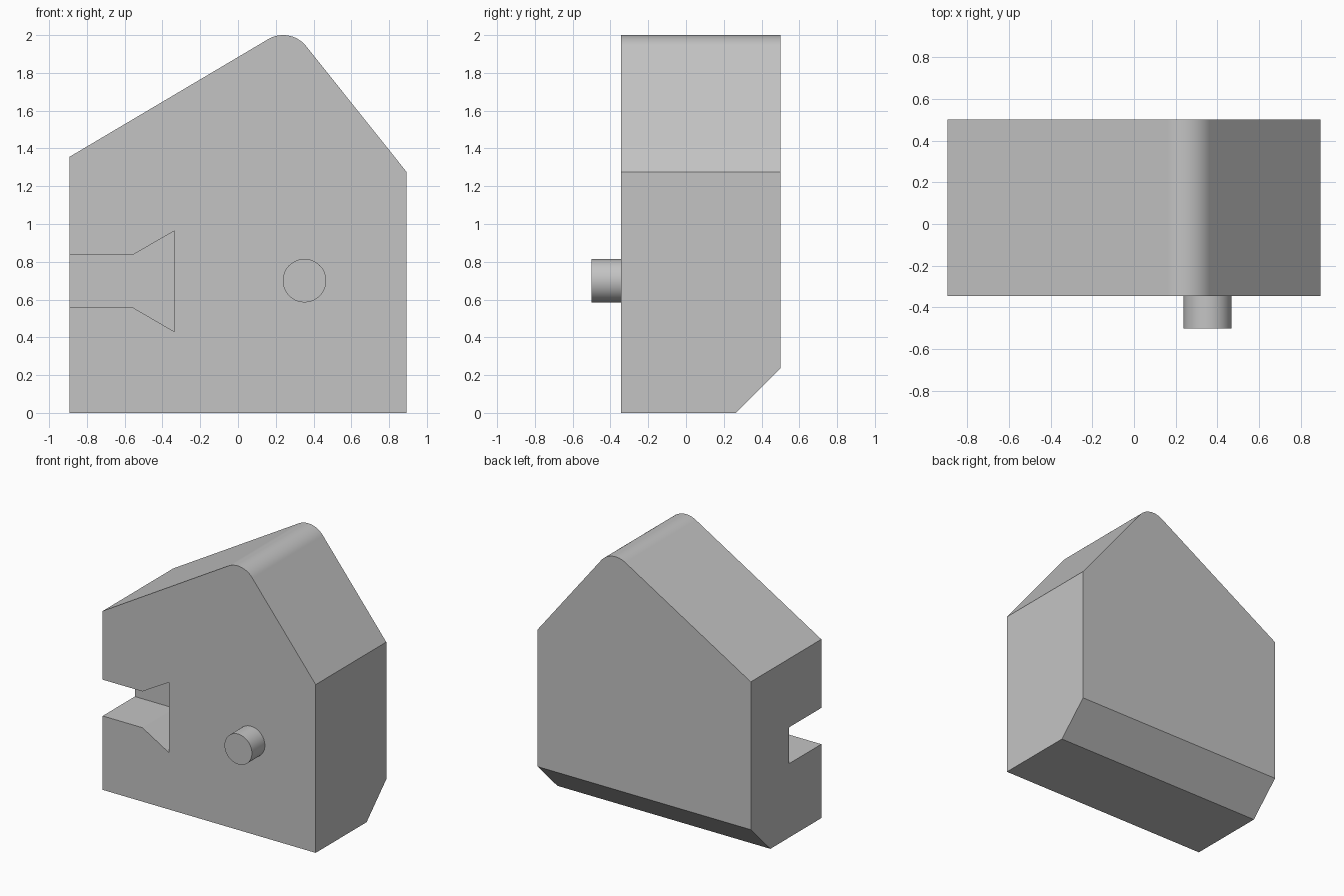
import bpy, bmesh, math
from mathutils import Vector

cube = bpy.data.objects.get("Cube")
if cube:
    bpy.data.objects.remove(cube, do_unlink=True)

HALF_W, FRONT, BACK = 0.893, -0.345, 0.5

grey = bpy.data.materials.new("plain grey")
grey.use_nodes = True
colour = (0.55, 0.55, 0.55, 1)
grey.diffuse_color = colour
grey.node_tree.nodes["Principled BSDF"].inputs["Base Color"].default_value = colour


def prism(name, profile, y0, y1, chamfer=None):
    """Extrude an x-z profile from y0 to y1, optionally trimmed by a plane."""
    bm = bmesh.new()
    face = bm.faces.new([bm.verts.new((x, y0, z)) for x, z in profile])
    moved = bmesh.ops.extrude_face_region(bm, geom=[face])["geom"]
    verts = [v for v in moved if isinstance(v, bmesh.types.BMVert)]
    bmesh.ops.translate(bm, verts=verts, vec=(0, y1 - y0, 0))
    if chamfer:
        point, normal = chamfer
        cut = bmesh.ops.bisect_plane(bm, geom=bm.verts[:] + bm.edges[:] + bm.faces[:],
                                     plane_co=point, plane_no=normal, clear_outer=True)
        edges = [e for e in cut["geom_cut"] if isinstance(e, bmesh.types.BMEdge)]
        bmesh.ops.contextual_create(bm, geom=edges)
    bmesh.ops.recalc_face_normals(bm, faces=bm.faces[:])
    mesh = bpy.data.meshes.new(name)
    bm.to_mesh(mesh)
    bm.free()
    mesh.materials.append(grey)
    obj = bpy.data.objects.new(name, mesh)
    bpy.context.collection.objects.link(obj)
    return obj


def activate(obj):
    bpy.ops.object.select_all(action="DESELECT")
    obj.select_set(True)
    bpy.context.view_layer.objects.active = obj


# Body: five-sided outline with a rounded peak and a chamfered lower back edge
radius, peak_x = 0.156, 0.239
start, end, steps = math.radians(38.4), math.radians(120.6), 20
arc = []
for i in range(steps + 1):
    a = start + (end - start) * i / steps
    arc.append((peak_x + radius * math.cos(a), 2 - radius + radius * math.sin(a)))
outline = [(-HALF_W, 0), (HALF_W, 0), (HALF_W, 1.275), *arc, (-HALF_W, 1.355)]
body = prism("body", outline, FRONT, BACK,
             chamfer=(Vector((0, BACK, 0.235)), Vector((0, 1, -1))))

# Flared slot, open at the front and at one side
slot = [(-1, 0.56), (-0.56, 0.56), (-0.337, 0.43), (-0.337, 0.963),
        (-0.56, 0.835), (-1, 0.835)]
cutter = prism("slot_cutter", slot, FRONT - 0.1, 0.04)
cutter.hide_render = True
cut = body.modifiers.new("slot", "BOOLEAN")
cut.operation, cut.solver, cut.object = "DIFFERENCE", "EXACT", cutter
activate(body)
bpy.ops.object.modifier_apply(modifier=cut.name)
bpy.data.objects.remove(cutter, do_unlink=True)

# Round peg on the front
peg_front, peg_back = -0.5, FRONT + 0.02
bpy.ops.mesh.primitive_cylinder_add(
    vertices=48, radius=0.115, depth=peg_back - peg_front,
    location=(0.352, (peg_front + peg_back) / 2, 0.7), rotation=(math.pi / 2, 0, 0))
peg = bpy.context.object
peg.name = "front_peg"
peg.data.materials.append(grey)

# Smooth curved surfaces, crisp corners
for obj in (body, peg):
    activate(obj)
    bpy.ops.object.shade_smooth_by_angle(angle=math.radians(20))
    weighted = obj.modifiers.new("weighted normals", "WEIGHTED_NORMAL")
    weighted.keep_sharp = True
